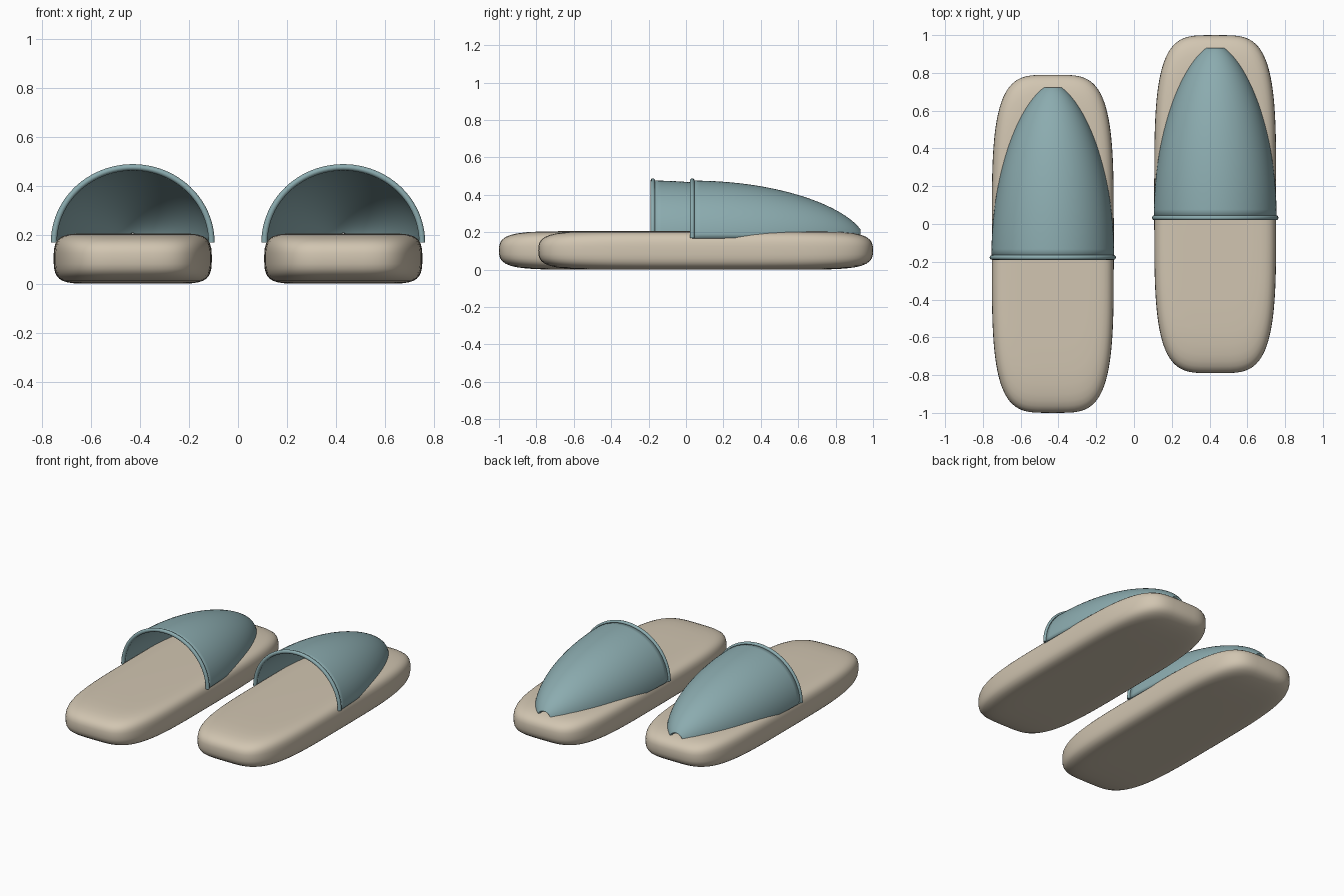
import bpy, math

if "Cube" in bpy.data.objects:
    bpy.data.objects.remove(bpy.data.objects["Cube"])


def material(name, color):
    m = bpy.data.materials.new(name)
    m.diffuse_color = (*color, 1)
    m.use_nodes = True
    m.node_tree.nodes["Principled BSDF"].inputs["Base Color"].default_value = m.diffuse_color
    return m


CREAM = material("cream sole", (0.64, 0.56, 0.44))
TEAL = material("teal fabric", (0.26, 0.41, 0.43))


def add_mesh(name, verts, faces, mat, loc):
    me = bpy.data.meshes.new(name)
    me.from_pydata(verts, [], faces)
    me.materials.append(mat)
    ob = bpy.data.objects.new(name, me)
    bpy.context.collection.objects.link(ob)
    ob.location = loc
    bpy.ops.object.select_all(action='DESELECT')
    ob.select_set(True)
    bpy.context.view_layer.objects.active = ob
    bpy.ops.object.shade_smooth_by_angle(angle=math.radians(40))
    return ob


def spow(v, p):
    return math.copysign(abs(v) ** p, v)


def sole(name, loc):
    # rounded-rectangle outline, stacked in rings with soft top and bottom edges
    n, half = 96, 0.103
    s = [0.6, 0.75, 0.83, 0.89, 0.93, 0.96, 0.98, 0.993, 0.999]
    rings = [(k, half - half * (1 - k ** 10) ** (1 / 3)) for k in s]
    rings += [(1, half)] + [(k, 2 * half - z) for k, z in reversed(rings)]
    verts = []
    for k, z in rings:
        for i in range(n):
            a = 2 * math.pi * i / n
            verts.append((0.323 * k * spow(math.cos(a), 0.5),
                          0.895 * k * spow(math.sin(a), 0.5), z))
    faces = [(r * n + i, r * n + (i + 1) % n, (r + 1) * n + (i + 1) % n, (r + 1) * n + i)
             for r in range(len(rings) - 1) for i in range(n)]
    last = (len(rings) - 1) * n
    faces += [tuple(reversed(range(n))), tuple(range(last, last + n))]
    add_mesh(name, verts, faces, CREAM, loc)


BASE = 0.168    # height of the lower edge of the upper
OPEN_Y = -0.072  # opening of the upper, relative to the sole centre


def upper(name, loc):
    # half dome tapering to a small open toe
    rows, cols = 32, 40
    verts = []
    for i in range(rows + 1):
        u = 0.9 * math.sin(math.pi / 2 * i / rows)
        f = (1 - (u / 0.92) ** 2) ** 0.6
        for j in range(cols + 1):
            a = math.pi * j / cols
            verts.append((0.325 * f * math.cos(a), OPEN_Y + u,
                          BASE + 0.308 * f * math.sin(a)))
    w = cols + 1
    faces = [(i * w + j, (i + 1) * w + j, (i + 1) * w + j + 1, i * w + j + 1)
             for i in range(rows) for j in range(cols)]
    ob = add_mesh(name, verts, faces, TEAL, loc)
    mod = ob.modifiers.new("thickness", 'SOLIDIFY')
    mod.thickness = 0.014
    mod.offset = -1


def rim(name, loc):
    # rolled edge swept around the opening
    cols, n, r = 48, 12, 0.0125
    verts = []
    for j in range(cols + 1):
        a = math.pi * j / cols
        for k in range(n):
            b = 2 * math.pi * k / n
            d = r * math.cos(b)
            verts.append(((0.322 + d) * math.cos(a), OPEN_Y + r * math.sin(b),
                          BASE + (0.308 + d) * math.sin(a)))
    faces = [(j * n + k, (j + 1) * n + k, (j + 1) * n + (k + 1) % n, j * n + (k + 1) % n)
             for j in range(cols) for k in range(n)]
    faces += [tuple(range(n)), tuple(reversed(range(cols * n, cols * n + n)))]
    add_mesh(name, verts, faces, TEAL, loc)


# staggered pair
for side, x, y in (("left", -0.43, -0.105), ("right", 0.43, 0.105)):
    sole(side + "_sole", (x, y, 0))
    upper(side + "_upper", (x, y, 0))
    rim(side + "_rim", (x, y, 0))
